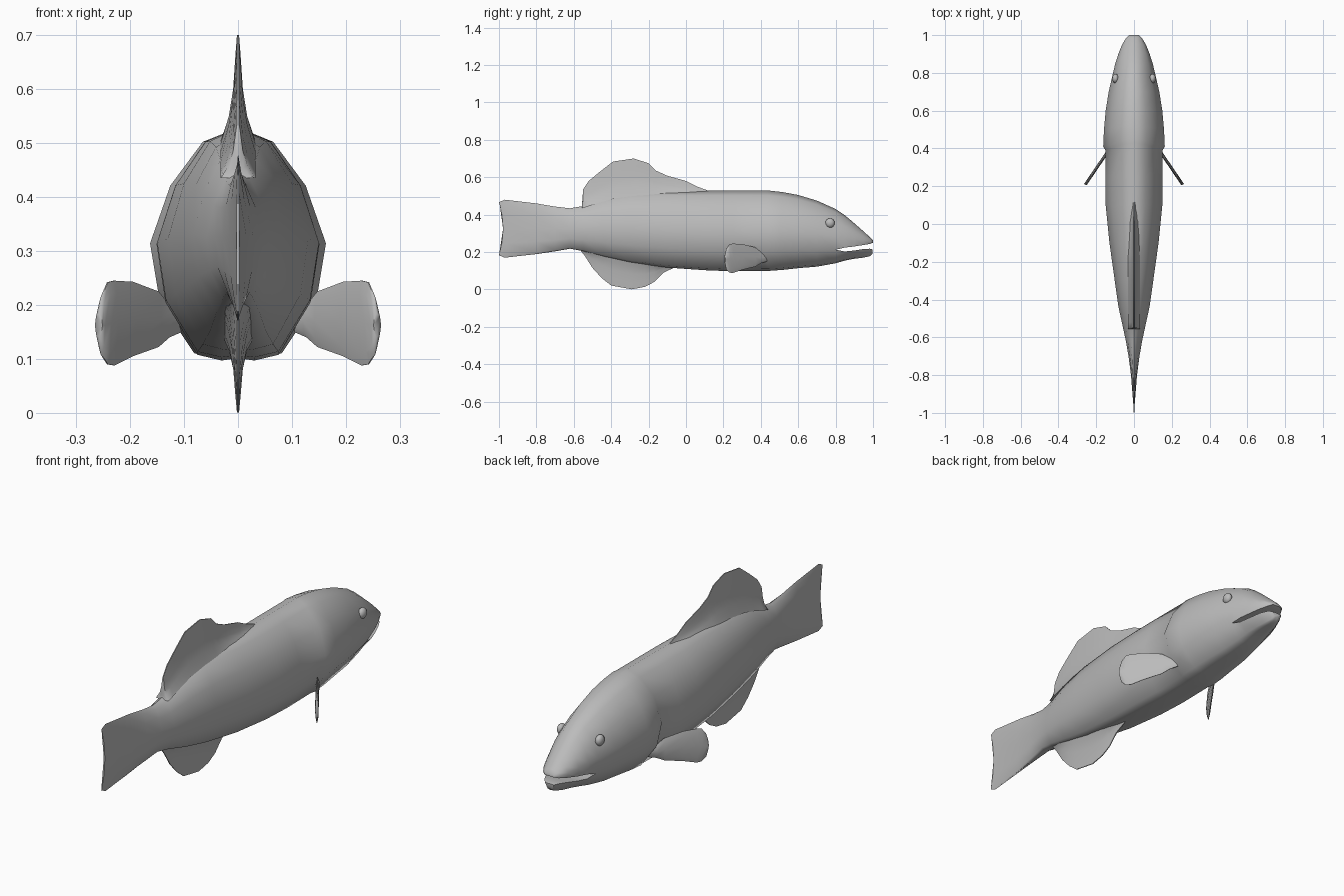
import bpy, bmesh, math

if "Cube" in bpy.data.objects:
    bpy.data.objects.remove(bpy.data.objects["Cube"])

skin = bpy.data.materials.new("fish_grey")
skin.diffuse_color = (0.5, 0.5, 0.5, 1)
skin.use_nodes = True
skin.node_tree.nodes["Principled BSDF"].inputs["Base Color"].default_value = skin.diffuse_color


def finish(bm, name):
    bmesh.ops.recalc_face_normals(bm, faces=bm.faces)
    mesh = bpy.data.meshes.new(name)
    bm.to_mesh(mesh)
    bm.free()
    mesh.materials.append(skin)
    obj = bpy.data.objects.new(name, mesh)
    bpy.context.collection.objects.link(obj)
    bpy.ops.object.select_all(action='DESELECT')
    obj.select_set(True)
    bpy.context.view_layer.objects.active = obj
    bpy.ops.object.shade_smooth_by_angle(angle=math.radians(50))
    return obj


def bridge(bm, a, b):
    n = len(a)
    for i in range(n):
        j = (i + 1) % n
        bm.faces.new((a[i], a[j], b[j], b[i]))


def loft(bm, rings, start=None):
    """Skin a row of closed rings; continue from existing vertices if given."""
    prev = start
    for ring in rings:
        cur = [bm.verts.new(p) for p in ring]
        if prev:
            bridge(bm, prev, cur)
        else:
            bm.faces.new(cur)
        prev = cur
    bm.faces.new(prev)


# Half cross-section from back to belly: (width factor, height factor -1..1)
HALF = [(0, 1), (.4, .88), (.77, .5), (1, 0), (.89, -.5), (.5, -.95), (.2, -1), (0, -.98)]
SECTION = HALF + [(-w, v) for w, v in HALF[6:0:-1]]
UPPER = [10, 11, 12, 13, 0, 1, 2, 3, 4]
LOWER = [4, 5, 6, 7, 8, 9, 10]

# Body and tail stations: y, bottom, top, half width, y bow toward the edges
BODY = [
    (-.978, .183, .466, .003, -.022), (-.95, .17, .48, .004, -.02),
    (-.8, .189, .46, .016, 0), (-.7, .204, .443, .029, 0),
    (-.62, .218, .434, .043, 0), (-.55, .205, .446, .058, 0),
    (-.44, .175, .487, .082, 0), (-.3, .145, .515, .102, 0),
    (-.1, .117, .528, .13, 0), (.1, .103, .528, .15, 0),
    (.25, .097, .529, .151, 0), (.39, .1, .529, .151, .04),
    (.41, .1, .528, .163, .04), (.5, .105, .52, .159, .02),
    (.6, .114, .505, .15, 0), (.7, .122, .475, .134, 0), (.8, .14, .43, .111, 0)]
# Jaw stations: y, back, upper lip, lower lip, chin, half width
JAWS = [
    (.85, .396, .224, .203, .154, .099), (.9, .354, .23, .208, .164, .083),
    (.95, .31, .238, .216, .17, .063), (.985, .278, .244, .218, .178, .042),
    (1.0, .262, .25, .214, .192, .026)]

bm = bmesh.new()
rings = []
for y, lo, hi, w, bow in BODY:
    mid, half = (lo + hi) / 2, (hi - lo) / 2
    rings.append([bm.verts.new((w * a, y + bow * v * v, mid + half * v)) for a, v in SECTION])
bm.faces.new(rings[0])
for a, b in zip(rings, rings[1:]):
    bridge(bm, a, b)
# The head splits into two jaws at the mouth corners
upper, lower = [], []
for y, top, lip, lip2, chin, w in JAWS:
    upper.append([(w * SECTION[i][0], y, lip + (top - lip) * (SECTION[i][1] + .5) / 1.5)
                  for i in UPPER])
    lower.append([(w * SECTION[i][0], y - .002, chin + (lip2 - chin) * (SECTION[i][1] + 1) / .5)
                  for i in LOWER])
loft(bm, upper, [rings[-1][i] for i in UPPER])
loft(bm, lower, [rings[-1][i] for i in LOWER])
finish(bm, "body")


def fin(name, columns, rows, place=lambda x, y, z: (x, y, z)):
    """columns: (y, root z, edge z); rows: (fraction root to edge, half thickness)."""
    loop = rows + [(f, -t) for f, t in reversed(rows)]
    bm = bmesh.new()
    loft(bm, [[place(t, y, a + (b - a) * f) for f, t in loop] for y, a, b in columns])
    return finish(bm, name)


FLARED = [(0, .032), (.25, .017), (.5, .009), (.8, .005), (1, .002)]

fin("dorsal_fin", [
    (.12, .505, .528), (.06, .505, .55), (0, .505, .58), (-.1, .505, .608), (-.16, .505, .635),
    (-.2, .505, .675), (-.28, .50, .70), (-.39, .485, .684), (-.46, .465, .63),
    (-.52, .445, .58), (-.55, .435, .535), (-.555, .435, .47)], FLARED)

fin("anal_fin", [
    (-.06, .14, .118), (-.12, .14, .09), (-.17, .145, .04), (-.22, .15, .014),
    (-.29, .165, .001), (-.4, .19, .021), (-.45, .20, .06), (-.5, .21, .115),
    (-.54, .22, .178), (-.565, .225, .21)], FLARED)

# Paired fins sweep outwards and back, eyes bulge from the head
LENS = [(0, .001), (.15, .005), (.5, .007), (.85, .005), (1, .001)]
PADDLE = [
    (.45, .155, .185), (.4, .14, .2), (.37, .122, .225), (.3, .105, .243),
    (.25, .088, .245), (.232, .09, .242), (.215, .108, .215), (.208, .14, .185)]
for side, s in (("right", 1), ("left", -1)):
    fin(side + "_pectoral_fin", PADDLE, LENS,
        lambda x, y, z: (s * (.148 + (.37 - y) * .68 + x), y + x * .5, z))
    bm = bmesh.new()
    bmesh.ops.create_uvsphere(bm, u_segments=12, v_segments=8, radius=.025)
    bmesh.ops.scale(bm, vec=(.7, 1, 1), verts=bm.verts)
    bmesh.ops.translate(bm, vec=(s * .098, .77, .355), verts=bm.verts)
    finish(bm, side + "_eye")
